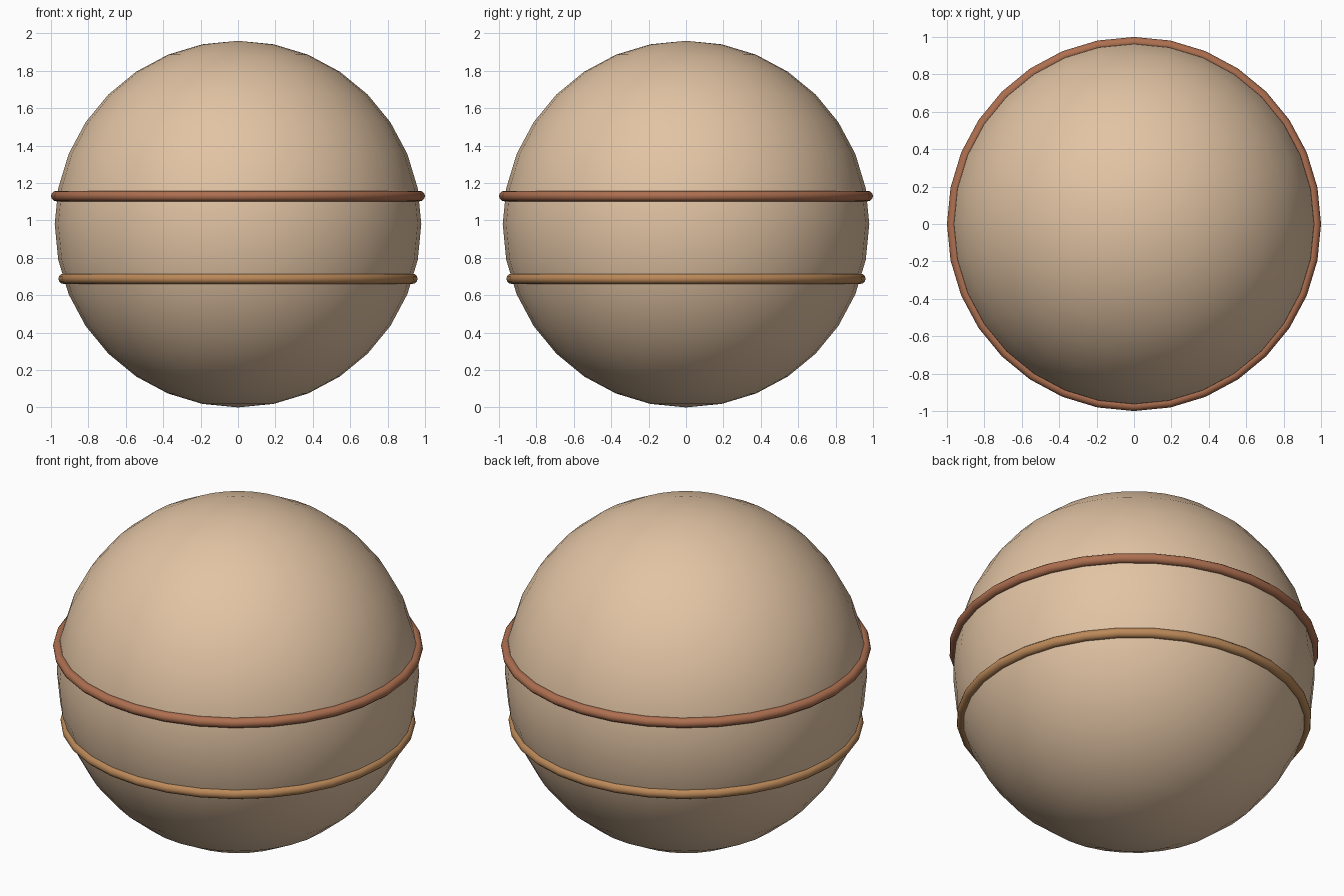
import bpy

if "Cube" in bpy.data.objects:
    bpy.data.objects.remove(bpy.data.objects["Cube"])


def finish(name, color):
    ob = bpy.context.object
    ob.name = name
    mat = bpy.data.materials.new(name + "_material")
    mat.diffuse_color = (*color, 1)
    mat.use_nodes = True
    mat.node_tree.nodes["Principled BSDF"].inputs["Base Color"].default_value = mat.diffuse_color
    ob.data.materials.append(mat)
    bpy.ops.object.shade_smooth()
    return ob


# Main ball resting on the ground
bpy.ops.mesh.primitive_uv_sphere_add(segments=32, ring_count=16, radius=0.98,
                                     location=(0, 0, 0.98))
finish("ball", (0.76, 0.55, 0.37))


# Thin bands wrapped around the ball
def band(name, z, radius, color):
    bpy.ops.mesh.primitive_torus_add(major_segments=32, minor_segments=12,
                                     major_radius=radius, minor_radius=0.028,
                                     location=(0, 0, z))
    finish(name, color)


band("upper_band", 1.13, 0.972, (0.42, 0.16, 0.08))
band("lower_band", 0.688, 0.932, (0.50, 0.25, 0.10))
